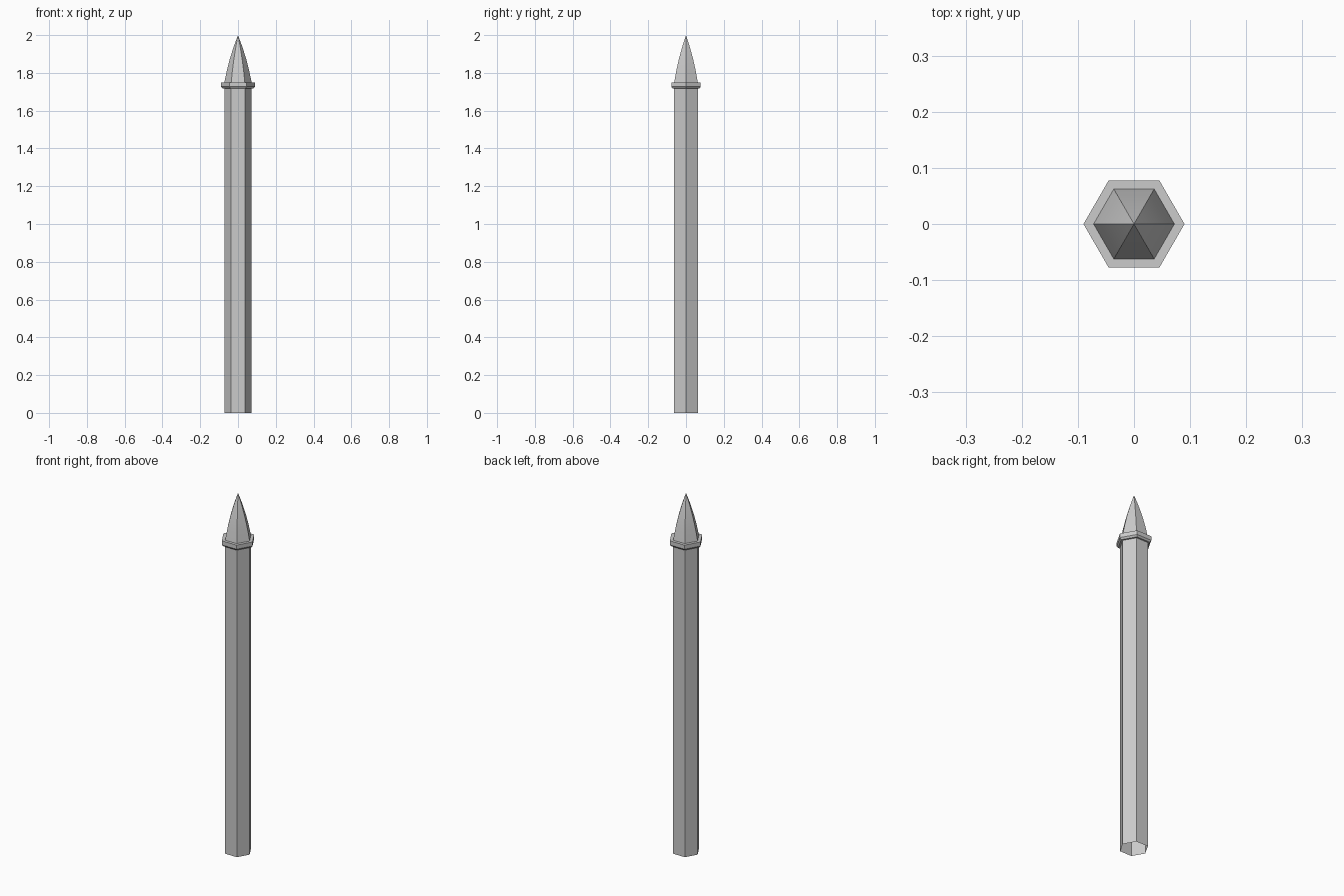
import bpy
import bmesh
from math import cos, sin, tau

SIDES = 6

cube = bpy.data.objects.get("Cube")
if cube:
    bpy.data.objects.remove(cube, do_unlink=True)

stone = bpy.data.materials.new("pale_grey_stone")
stone.use_nodes = True
stone.diffuse_color = (0.6, 0.6, 0.6, 1)
stone.node_tree.nodes["Principled BSDF"].inputs["Base Color"].default_value = (0.6, 0.6, 0.6, 1)


def hex_part(name, profile):
    """Sweep a (radius, height) profile around z; zero radius closes to a point."""
    bm = bmesh.new()
    rings = []
    for r, z in profile:
        if r == 0:
            rings.append([bm.verts.new((0, 0, z))] * SIDES)
        else:
            rings.append([bm.verts.new((r * cos(tau * i / SIDES), r * sin(tau * i / SIDES), z))
                          for i in range(SIDES)])
    for low, high in zip(rings, rings[1:]):
        for i in range(SIDES):
            j = (i + 1) % SIDES
            corners = [low[i], low[j], high[j], high[i]]
            bm.faces.new(list(dict.fromkeys(corners)))
    mesh = bpy.data.meshes.new(name)
    bm.to_mesh(mesh)
    bm.free()
    mesh.materials.append(stone)
    obj = bpy.data.objects.new(name, mesh)
    bpy.context.collection.objects.link(obj)
    bpy.ops.object.select_all(action='DESELECT')
    obj.select_set(True)
    bpy.context.view_layer.objects.active = obj
    bpy.ops.object.shade_smooth_by_angle()
    return obj


# Hollow shaft, open at the foot
hex_part("shaft", [(0.072, 0), (0.072, 1.72)])

# Collar with a chamfered lower edge
hex_part("collar", [(0.072, 1.718), (0.082, 1.718), (0.09, 1.727), (0.09, 1.75), (0.072, 1.75)])

# Gently bowed pointed cap
hex_part("spire", [(0.072, 1.75), (0.059, 1.813), (0.043, 1.875), (0.023, 1.938), (0, 2)])
